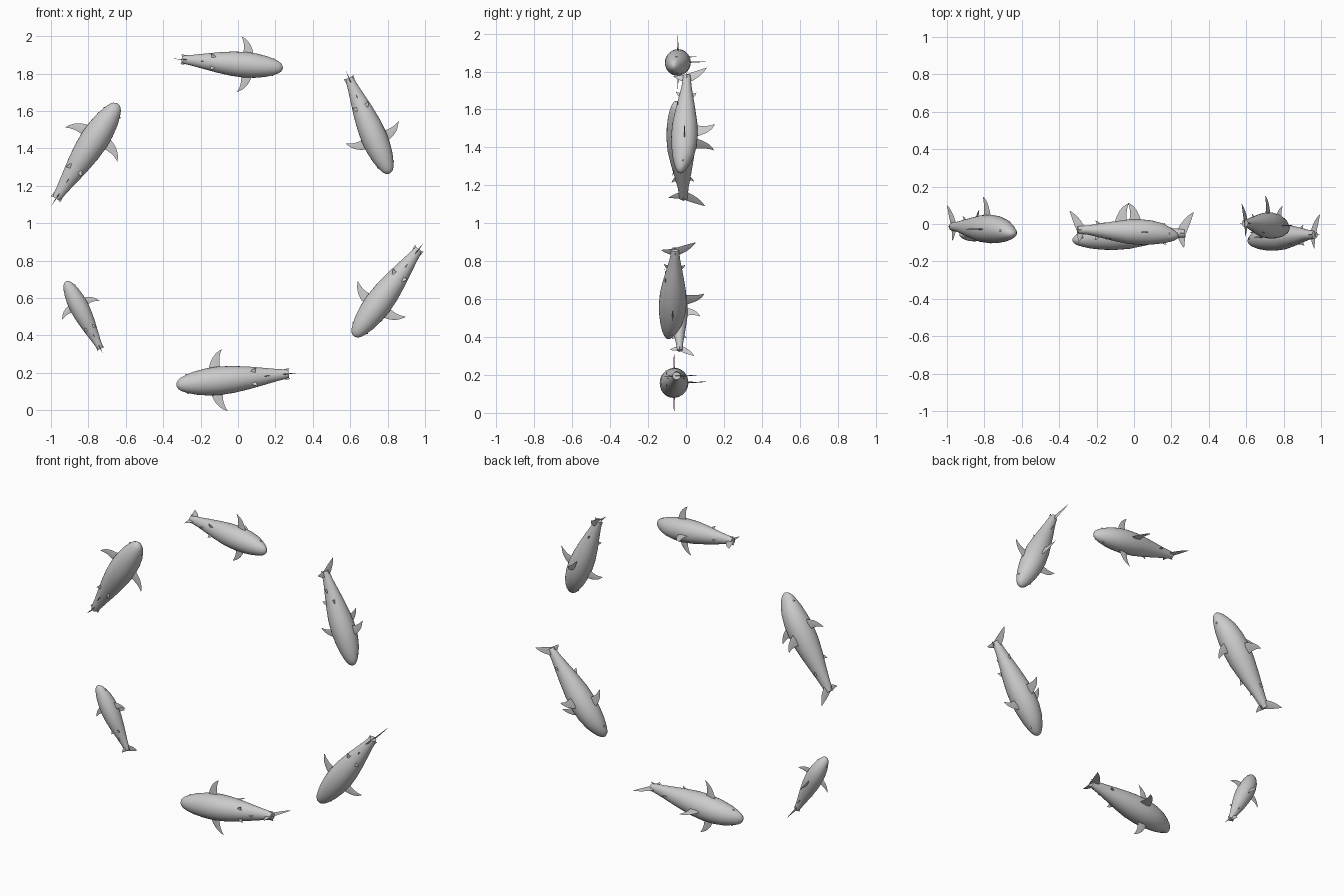
import bpy, bmesh, math
from mathutils import Vector, Matrix

if "Cube" in bpy.data.objects:
    bpy.data.objects.remove(bpy.data.objects["Cube"])

# Unit-length shark: nose at x=0, tail tip at x=1, back towards +z, sides along y


def mesh_from(name, bm):
    bmesh.ops.recalc_face_normals(bm, faces=bm.faces)
    me = bpy.data.meshes.new(name)
    bm.to_mesh(me)
    bm.free()
    return me


def body_mesh():
    # distance from nose, half width, half height, centre line height
    prof = [(0.004, .016, .012, -.035), (.015, .036, .028, -.034), (.04, .055, .046, -.03),
            (.08, .072, .066, -.023), (.15, .094, .092, -.012), (.25, .111, .110, -.004),
            (.35, .117, .116, 0), (.47, .110, .110, .003), (.60, .092, .088, .008),
            (.72, .070, .064, .014), (.82, .051, .044, .018), (.89, .040, .036, .02),
            (.925, .030, .032, .02)]
    n = 28
    bm = bmesh.new()
    rings = []
    for x, w, h, c in prof:
        rings.append([bm.verts.new((x, w * math.cos(2 * math.pi * i / n),
                                    c + h * math.sin(2 * math.pi * i / n))) for i in range(n)])
    for a, b in zip(rings, rings[1:]):
        for i in range(n):
            j = (i + 1) % n
            bm.faces.new((a[i], a[j], b[j], b[i]))
    nose = bm.verts.new((0, 0, -.035))
    for i in range(n):
        bm.faces.new((nose, rings[0][i], rings[0][(i + 1) % n]))
    bm.faces.new(rings[-1])
    return mesh_from("body", bm)


def bezier(a, b, c, t):
    a, b, c = Vector(a), Vector(b), Vector(c)
    return a * (1 - t) ** 2 + b * 2 * t * (1 - t) + c * t * t


def fin_mesh(name, front, lead, tip, trail, back, place, thick=.007, steps=10):
    # curved leading and trailing edges joined by a thin diamond section
    bm = bmesh.new()
    rows = []
    for i in range(steps):
        t = i / steps
        p, q = bezier(front, lead, tip, t), bezier(back, trail, tip, t)
        m = p.lerp(q, .4)
        h = thick * (1 - t)
        rows.append([bm.verts.new(place(*v)) for v in
                     ((p.x, p.y, 0), (m.x, m.y, h), (q.x, q.y, 0), (m.x, m.y, -h))])
    for a, b in zip(rows, rows[1:]):
        for i in range(4):
            j = (i + 1) % 4
            bm.faces.new((a[i], a[j], b[j], b[i]))
    end = bm.verts.new(place(tip[0], tip[1], 0))
    for i in range(4):
        bm.faces.new((rows[-1][i], rows[-1][(i + 1) % 4], end))
    bm.faces.new(rows[0])
    return mesh_from(name, bm)


def upright(x, h, d):
    return (x, d, h)


def sideways(sign, z=0, droop=0):
    return lambda x, h, d: (x, sign * h, z - droop * h + d)


def eye_mesh():
    bm = bmesh.new()
    for s in (-1, 1):
        bmesh.ops.create_uvsphere(bm, u_segments=10, v_segments=6, radius=.009,
                                  matrix=Matrix.Translation((.09, s * .073, -.012)))
    return mesh_from("eyes", bm)


parts = {
    "body": body_mesh(),
    "eyes": eye_mesh(),
    "dorsal_fin": fin_mesh("dorsal_fin", (.34, .08), (.38, .24), (.465, .265),
                           (.43, .18), (.46, .08), upright),
    "second_dorsal_fin": fin_mesh("second_dorsal_fin", (.70, .05), (.72, .095), (.765, .105),
                                  (.745, .08), (.755, .04), upright, .004, 5),
    "anal_fin": fin_mesh("anal_fin", (.71, -.03), (.73, -.065), (.775, -.075),
                         (.755, -.05), (.765, -.015), upright, .004, 5),
    "upper_tail": fin_mesh("upper_tail", (.85, .02), (.91, .15), (1.0, .195),
                           (.965, .08), (.925, -.005), upright),
    "lower_tail": fin_mesh("lower_tail", (.86, .02), (.88, -.06), (.92, -.10),
                           (.925, -.04), (.935, .03), upright),
}
for side, s in (("left", -1), ("right", 1)):
    parts[side + "_pectoral_fin"] = fin_mesh(
        "pectoral_fin", (.275, .09), (.30, .215), (.40, .255), (.355, .18), (.375, .09),
        sideways(s))
    parts[side + "_pelvic_fin"] = fin_mesh(
        "pelvic_fin", (.60, .03), (.62, .068), (.665, .075), (.65, .05), (.66, .03),
        sideways(s, -.045, .3), .004, 5)
    parts[side + "_tail_keel"] = fin_mesh(
        "tail_keel", (.84, .03), (.89, .045), (.935, .045), (.92, .03), (.915, .01),
        sideways(s, .02), .005, 5)

for me in parts.values():
    me.shade_smooth()
    me.set_sharp_from_angle(angle=math.radians(40))

# Ring of sharks: head x, head z, tail x, tail z, depth y
sharks = [
    (.24, 1.83, -.345, 1.88, -.043),
    (.81, 1.265, .575, 1.82, -.008),
    (.62, .395, .995, .90, -.07),
    (-.33, .135, .32, .20, -.063),
    (-.92, .69, -.72, .30, -.042),
    (-.642, 1.64, -1.0, 1.09, -.027),
]
for k, (hx, hz, tx, tz, y) in enumerate(sharks, 1):
    axis = Vector((tx - hx, 0, tz - hz))
    length = axis.length
    back = axis.normalized()
    up = Vector((0, 1, 0))
    rot = Matrix((back, up.cross(back), up)).transposed().to_4x4()
    world = Matrix.Translation((hx, y, hz)) @ rot @ Matrix.Scale(length, 4)
    for name, me in parts.items():
        ob = bpy.data.objects.new(f"shark_{k}_{name}", me)
        bpy.context.collection.objects.link(ob)
        ob.matrix_world = world
